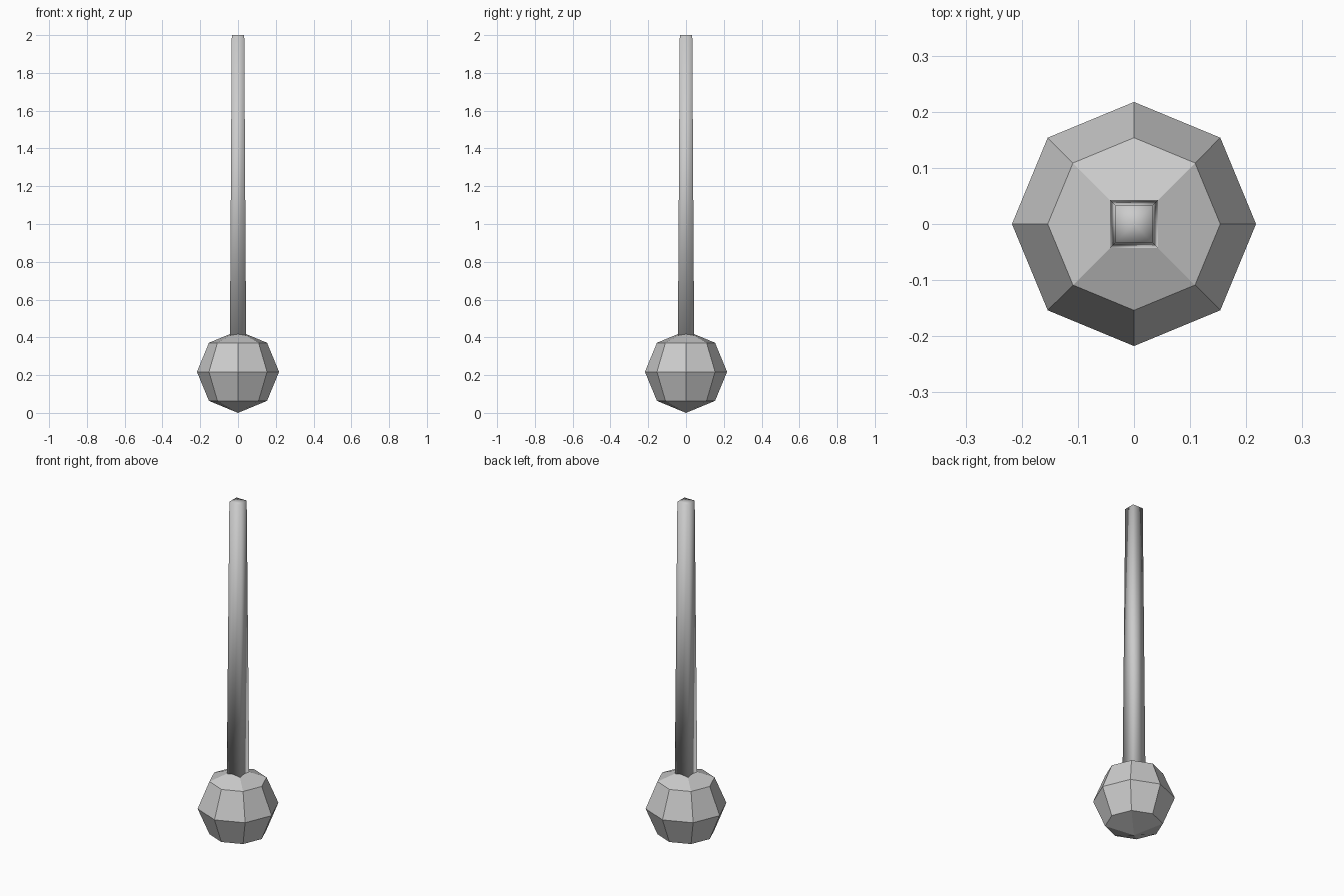
import bpy, bmesh, math

if "Cube" in bpy.data.objects:
    bpy.data.objects.remove(bpy.data.objects["Cube"])

R = 0.2175  # ball radius


def add_object(name, bm, smooth):
    bmesh.ops.recalc_face_normals(bm, faces=bm.faces[:])
    for f in bm.faces:
        f.smooth = smooth
    me = bpy.data.meshes.new(name)
    bm.to_mesh(me)
    bm.free()
    ob = bpy.data.objects.new(name, me)
    bpy.context.collection.objects.link(ob)
    return ob


def bridge(bm, a, b):
    n = len(a)
    for i in range(n):
        bm.faces.new((a[i], a[(i + 1) % n], b[(i + 1) % n], b[i]))


def quad_cap(bm, ring, z):
    # four quads meeting at a centre point, each split at the ring's even vertices
    c = bm.verts.new((0, 0, z))
    n = len(ring)
    for i in range(0, n, 2):
        bm.faces.new((c, ring[i - 1], ring[i], ring[(i + 1) % n]))


# Faceted ball: eight sides, four bands
bm = bmesh.new()
rings = []
for lat in (-45, 0, 45):
    r, z = R * math.cos(math.radians(lat)), R + R * math.sin(math.radians(lat))
    rings.append([bm.verts.new((r * math.cos(i * math.pi / 4), r * math.sin(i * math.pi / 4), z))
                  for i in range(8)])
bridge(bm, rings[0], rings[1])
bridge(bm, rings[1], rings[2])
quad_cap(bm, rings[0], 0)
quad_cap(bm, rings[2], 2 * R)
add_object("ball", bm, False)

# Tapered square shaft, smooth shaded
bm = bmesh.new()
outline = [(1, 0), (1, 1), (0, 1), (-1, 1), (-1, 0), (-1, -1), (0, -1), (1, -1)]
rings = []
for h, z in ((0.043, 0.38), (0.033, 2.0)):
    rings.append([bm.verts.new((x * h, y * h, z)) for x, y in outline])
bridge(bm, rings[0], rings[1])
for ring, z in zip(rings, (0.38, 2.0)):
    c = bm.verts.new((0, 0, z))
    for i in range(0, 8, 2):
        bm.faces.new((c, ring[i], ring[i + 1], ring[(i + 2) % 8]))
add_object("shaft", bm, True)
